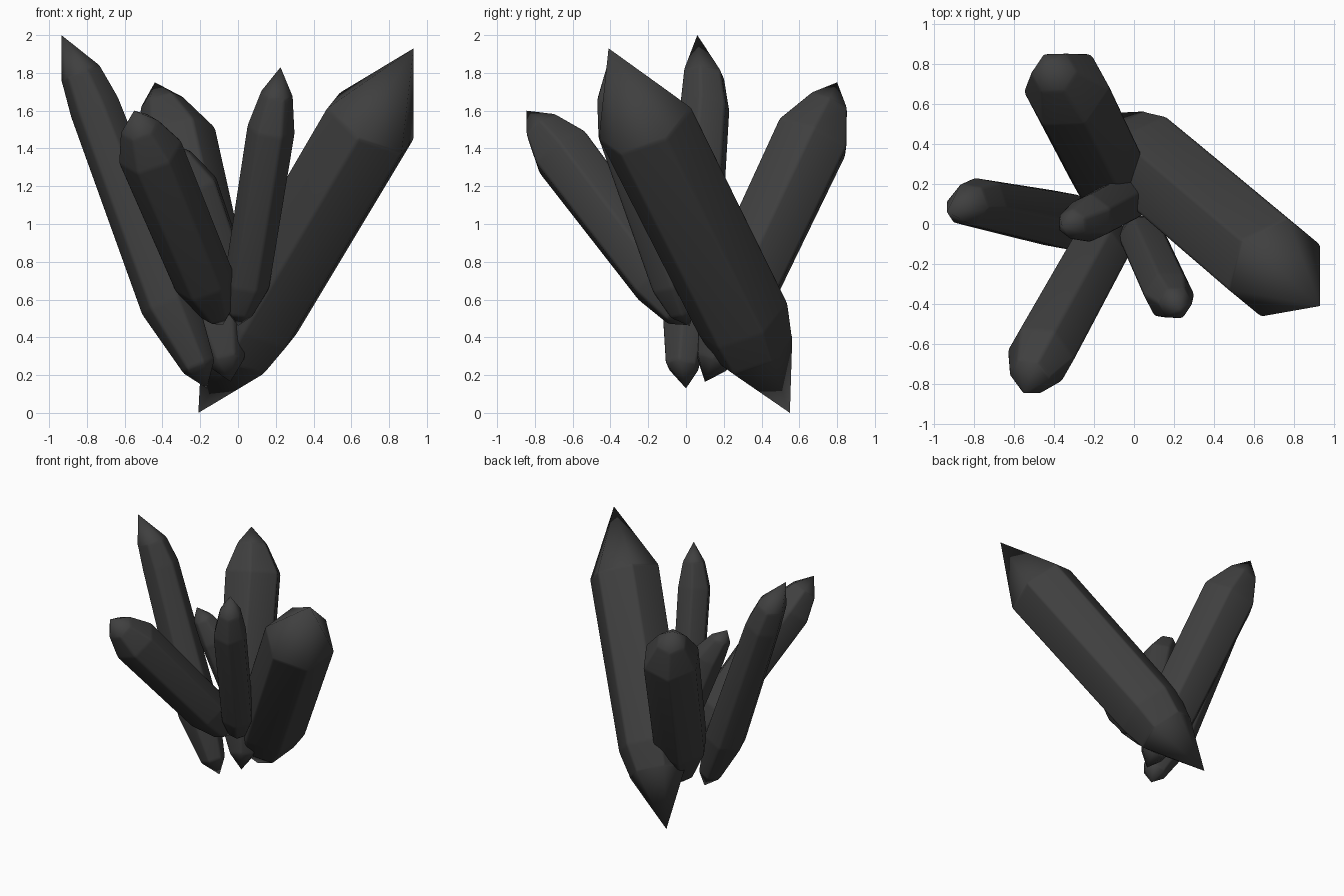
import bpy, bmesh, math
from mathutils import Vector

if "Cube" in bpy.data.objects:
    bpy.data.objects.remove(bpy.data.objects["Cube"], do_unlink=True)

SIDES = 6

# One dark stone colour
stone = bpy.data.materials.new("dark_stone")
stone.use_nodes = True
colour = (0.05, 0.05, 0.05, 1)
stone.diffuse_color = colour
stone.node_tree.nodes["Principled BSDF"].inputs["Base Color"].default_value = colour


def crystal(name, foot, rings, tip):
    """Six-sided shaft through rings of (x, y, z, radius), closed by a point at each end."""
    axis = (Vector(rings[-1][:3]) - Vector(rings[0][:3])).normalized()
    up = Vector((0, 0, 1))
    u = (up - axis * up.dot(axis)).normalized()
    v = axis.cross(u)
    bm = bmesh.new()
    loops = []
    for x, y, z, r in rings:
        loop = []
        for i in range(SIDES):
            a = math.tau * i / SIDES
            loop.append(bm.verts.new(Vector((x, y, z)) + r * (u * math.cos(a) + v * math.sin(a))))
        loops.append(loop)
    low, high = bm.verts.new(foot), bm.verts.new(tip)
    for i in range(SIDES):
        j = (i + 1) % SIDES
        for a, b in zip(loops, loops[1:]):
            bm.faces.new((a[i], a[j], b[j], b[i]))
        bm.faces.new((low, loops[0][j], loops[0][i]))
        bm.faces.new((high, loops[-1][i], loops[-1][j]))
    bmesh.ops.recalc_face_normals(bm, faces=bm.faces)
    # Soften the shaft edges, leaving the points sharp
    soft = [e for e in bm.edges if low not in e.verts and high not in e.verts]
    bmesh.ops.bevel(bm, geom=soft, offset=0.014, segments=2, profile=0.5,
                    affect='EDGES', clamp_overlap=True)
    mesh = bpy.data.meshes.new(name)
    bm.to_mesh(mesh)
    bm.free()
    mesh.materials.append(stone)
    obj = bpy.data.objects.new(name, mesh)
    bpy.context.collection.objects.link(obj)
    bpy.ops.object.select_all(action='DESELECT')
    obj.select_set(True)
    bpy.context.view_layer.objects.active = obj
    bpy.ops.object.shade_smooth_by_angle(angle=math.radians(65))


# Largest crystal, leaning left and forward
crystal("large_crystal", (-.21, .55, 0),
        [(0, .36, .34, .22), (.09, .3, .5, .26), (.7, -.215, 1.53, .268)],
        (.93, -.41, 1.93))

# Tall slim crystal on the right
crystal("tall_right_crystal", (-.165, 0, .13),
        [(-.21, -.02, .25, .095), (-.365, .02, .58, .16),
         (-.76, .1, 1.62, .14), (-.83, .095, 1.79, .115)], (-.935, .06, 2))

# Crystal leaning to the front right
crystal("front_right_crystal", (-.08, .01, .465),
        [(-.11, -.04, .53, .09), (-.18, -.14, .7, .165),
         (-.465, -.655, 1.38, .178), (-.52, -.76, 1.51, .11)], (-.55, -.845, 1.6))

# Slim crystal leaning to the front left
crystal("front_left_crystal", (0, .02, .46),
        [(.01, -.02, .53, .075), (.045, -.07, .68, .125),
         (.175, -.355, 1.5, .13), (.205, -.395, 1.68, .09)], (.225, -.42, 1.83))

# Wide crystal leaning back
crystal("back_crystal", (-.04, .1, .165),
        [(-.06, .14, .27, .1), (-.12, .24, .55, .21), (-.335, .67, 1.46, .222),
         (-.4, .755, 1.64, .12)], (-.44, .8, 1.75))

# Short crystal in the middle
crystal("middle_crystal", (0, .17, .4),
        [(-.05, .12, .7, .125), (-.22, .03, 1.2, .125),
         (-.31, 0, 1.35, .08)], (-.36, -.01, 1.43))
